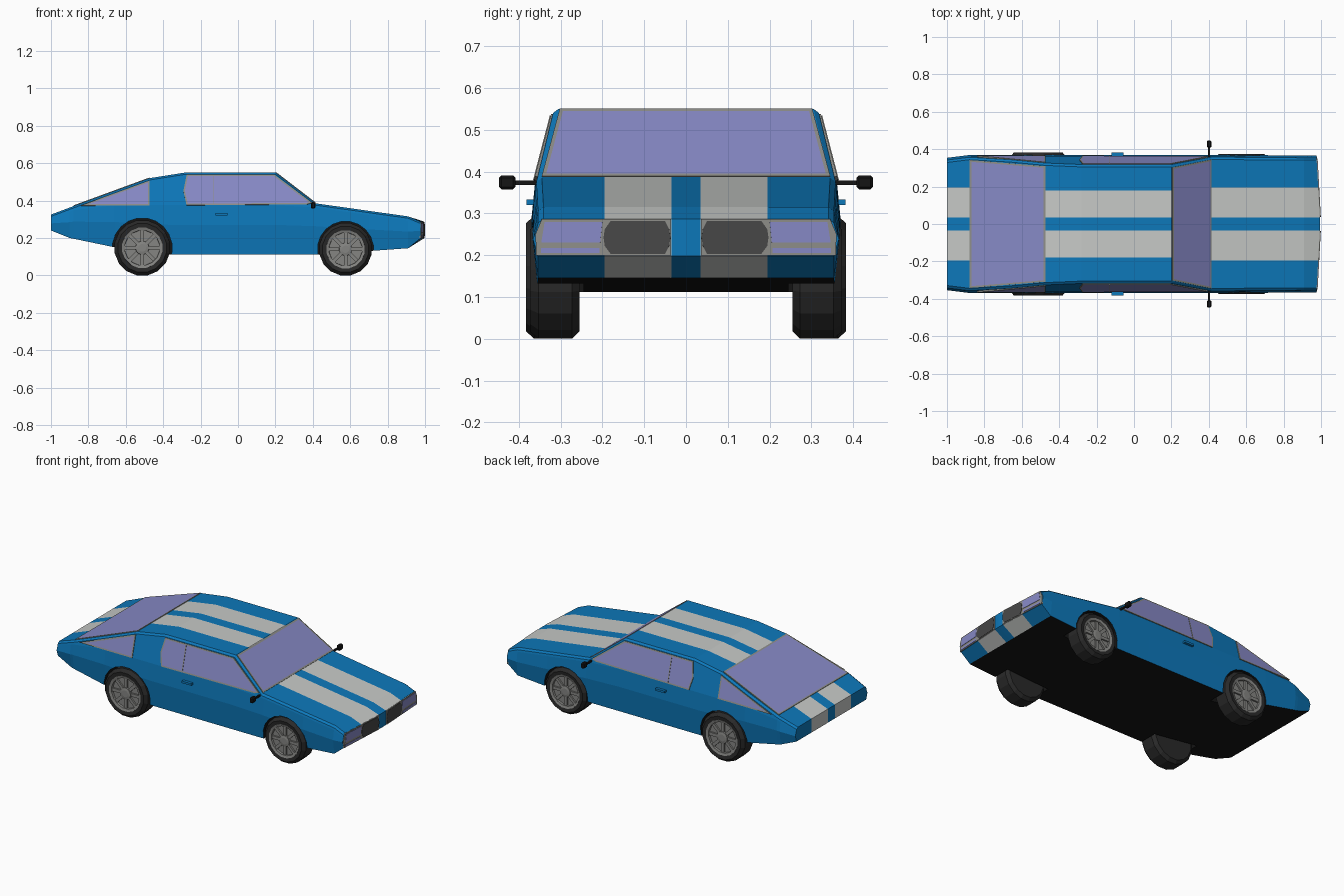
import bpy, bmesh, math
from mathutils import Vector, Matrix

if "Cube" in bpy.data.objects:
    bpy.data.objects.remove(bpy.data.objects["Cube"])

# ---- flat colours
def linear(c):
    return c / 12.92 if c <= 0.04045 else ((c + 0.055) / 1.055) ** 2.4

COLOURS = [("body blue", (0.05, 0.47, 0.73)), ("stripe grey", (0.78, 0.79, 0.78)),
           ("window glass", (0.53, 0.54, 0.78)), ("trim grey", (0.56, 0.56, 0.54)),
           ("underbody black", (0.08, 0.08, 0.08)), ("tyre black", (0.16, 0.16, 0.16)),
           ("wheel grey", (0.52, 0.52, 0.51)), ("grille grey", (0.28, 0.28, 0.28))]
BLUE, STRIPE, GLASS, TRIM, BLACK, TYRE, RIM, GRILLE = range(8)
MATS = []
for n, c in COLOURS:
    m = bpy.data.materials.new(n)
    m.diffuse_color = (*[linear(v) for v in c], 1)
    m.use_nodes = True
    m.node_tree.nodes["Principled BSDF"].inputs["Base Color"].default_value = m.diffuse_color
    MATS.append(m)

def finish(bm, name):
    bmesh.ops.recalc_face_normals(bm, faces=bm.faces)
    me = bpy.data.meshes.new(name)
    bm.to_mesh(me)
    bm.free()
    for m in MATS:
        me.materials.append(m)
    ob = bpy.data.objects.new(name, me)
    bpy.context.collection.objects.link(ob)
    return ob

def lerp(table, x):
    for (a, u), (b, v) in zip(table, table[1:]):
        if x <= b:
            return u + (v - u) * max(0, (x - a) / (b - a))
    return table[-1][1]

def box(bm, lo, hi, mat, rot=Matrix()):
    lo, hi = Vector(lo), Vector(hi)
    s = Matrix.Diagonal((*(hi - lo), 1))
    vs = bmesh.ops.create_cube(bm, size=1, matrix=rot @ Matrix.Translation((lo + hi) / 2) @ s)["verts"]
    for f in {f for v in vs for f in v.link_faces}:
        f.material_index = mat
    return vs

def lathe(bm, prof, mats, n=16):
    """Spin (radius, y) points round the y axis; mats gives one index per segment."""
    rings = []
    for r, y in prof:
        angs = [(i + 0.5) * math.tau / n for i in range(n)]
        rings.append([bm.verts.new((r * math.sin(a), y, -r * math.cos(a))) for a in angs])
    for A, B, m in zip(rings, rings[1:], mats):
        for i in range(n):
            j = (i + 1) % n
            bm.faces.new((A[i], A[j], B[j], B[i])).material_index = m
    bm.faces.new(rings[0]).material_index = mats[0]
    bm.faces.new(rings[-1]).material_index = mats[-1]

def panel(name, pts, out, mat, th=0.004, frame=0.0):
    """Thin plate lying on a surface, facing `out`, with an optional trim frame."""
    bm = bmesh.new()
    f = bm.faces.new([bm.verts.new(p) for p in pts])
    f.normal_update()
    if f.normal.dot(Vector(out)) < 0:
        f.normal_flip()
    n = f.normal.copy()
    f.material_index = mat
    bmesh.ops.translate(bm, verts=f.verts[:], vec=-n * 0.004)
    ex = bmesh.ops.extrude_face_region(bm, geom=[f], use_keep_orig=True)["geom"]
    bmesh.ops.translate(bm, verts=[g for g in ex if isinstance(g, bmesh.types.BMVert)], vec=n * (th + 0.004))
    top = [g for g in ex if isinstance(g, bmesh.types.BMFace)]
    if frame:
        for g in bm.faces:
            g.material_index = TRIM
        bmesh.ops.inset_region(bm, faces=top, thickness=frame, use_even_offset=True)
        top[0].material_index = mat
    return finish(bm, name)

# ---- body shell: cross-sections lofted along x
NOSE = 0.995
TOP = [(-1, .325), (-.88, .37), (-.47, .52), (-.28, .55), (.2, .55), (.415, .385), (.91, .315), (NOSE, .287)]
BOT = [(-1, .24), (-.9, .2), (-.66, .15), (-.36, .112), (.43, .112), (.7, .13), (.91, .145), (NOSE, .198)]
WIDE = [(-1, .35), (-.87, .366), (.42, .366), (.91, .362), (NOSE, .362)]
STRIPE_W = [(-.88, .195), (-.47, .18), (.2, .18), (.415, .195)]

def nose_x(y):
    return NOSE - 0.055 * abs(y)

def side_y(x, z):
    return lerp(WIDE, x) - 0.005 - 0.26 * (z - 0.375)

def half_section(x):
    zt, zb, w, s = lerp(TOP, x), lerp(BOT, x), lerp(WIDE, x), lerp(STRIPE_W, x)
    zs = min(zt - 0.022, 0.375)
    wr = w - 0.005 - 0.26 * (zt - 0.01 - zs)
    return [(0, zt), (.035, zt), (s, zt), (wr - .013, zt), (wr, zt - .01), (w - .005, zs),
            (w + .004, zb + .6 * (zs - zb)), (w - .008, zb), (s, zb), (.035, zb), (0, zb)]

bm = bmesh.new()
rings = []
xs = sorted({p[0] for p in TOP + BOT})
for x in xs:
    h = half_section(x)
    full = h + [(-y, z) for y, z in h[9:0:-1]]
    rings.append([bm.verts.new((nose_x(y) if x == NOSE else x, y, z)) for y, z in full])
for i, (A, B) in enumerate(zip(rings, rings[1:])):
    for j in range(20):
        k = j if j < 10 else 19 - j
        f = bm.faces.new((A[j], A[(j + 1) % 20], B[(j + 1) % 20], B[j]))
        chin = i == len(xs) - 2
        f.material_index = STRIPE if k == 1 or (k == 8 and chin) else BLACK if k > 6 and not chin else BLUE
for R in (rings[0], rings[-1]):
    for idx, m in (((0, 1, 9, 10), BLUE), ((1, 2, 8, 9), STRIPE), (range(2, 9), BLUE)):
        bm.faces.new([R[j] for j in idx]).material_index = m
        bm.faces.new([R[(20 - j) % 20] for j in idx]).material_index = m
body = finish(bm, "body")

# ---- wheels, with arches cut from the body
WHEELS = [("rear", -.512, .15, .383, .16), ("front", .575, .142, .373, .15)]
for end, cx, r, yo, arch in WHEELS:
    for s, side in ((-1, "right"), (1, "left")):
        zc = r * math.cos(math.pi / 16)
        place = Matrix.Translation((cx, 0, zc)) @ Matrix.Diagonal((1, s, 1, 1))
        bm = bmesh.new()
        lathe(bm, [(arch, .245), (arch, .5)], [BLACK], 20)
        bm.transform(place)
        cutter = finish(bm, "arch_cutter")
        cutter.hide_render = True
        mod = body.modifiers.new("arch", 'BOOLEAN')
        mod.operation, mod.solver, mod.object = 'DIFFERENCE', 'EXACT', cutter
        bpy.context.view_layer.objects.active = body
        bpy.ops.object.modifier_apply(modifier=mod.name)
        bpy.data.objects.remove(cutter)

        bm = bmesh.new()
        yi = yo - 0.118
        lathe(bm, [(.6 * r, yi), (.87 * r, yi), (r, yi + .018), (r, yo - .02), (.88 * r, yo),
                   (.73 * r, yo - .003), (.69 * r, yo - .022), (.1 * r, yo - .022)], [TYRE] * 7)
        lathe(bm, [(.74 * r, yo - .02), (.73 * r, yo - .002), (.63 * r, yo - .006), (.62 * r, yo - .024)], [RIM] * 3)
        lathe(bm, [(.25 * r, yo - .024), (.24 * r, yo - .006), (.14 * r, yo - .003)], [RIM] * 2)
        for i in range(8):
            box(bm, (.18 * r, yo - .024, -.065 * r), (.66 * r, yo - .01, .065 * r), RIM,
                Matrix.Rotation(i * math.tau / 8, 4, 'Y'))
        bm.transform(place)
        finish(bm, f"{end}_{side}_wheel")

# ---- windscreen and rear window
def cross_window(name, x0, z0, w0, x1, z1, w1, out):
    panel(name, [(x0, -w0, z0), (x0, w0, z0), (x1, w1, z1), (x1, -w1, z1)], out, GLASS, .004, .009)

cross_window("windscreen", .203, .5477, .302, .413, .3865, .345, (1, 0, 1))
cross_window("rear_window", -.473, .519, .309, -.877, .371, .342, (-1, 0, 1))

# ---- parts mirrored on both sides
DOOR = [(-.275, .537), (.195, .537), (.395, .388), (.37, .379), (-.275, .374), (-.292, .45)]
QUARTER = [(-.84, .373), (-.473, .506), (-.473, .373)]
for s, side in ((-1, "right"), (1, "left")):
    for name, shape in (("door_window", DOOR), ("quarter_window", QUARTER)):
        panel(f"{side}_{name}", [(x, s * side_y(x, z), z) for x, z in shape], (0, s, 0), GLASS, .004, .008)
    panel(f"{side}_window_divider", [(x, s * side_y(x, z), z) for x, z in
          ((-.132, .378), (-.127, .378), (-.127, .532), (-.132, .532))], (0, s, 0), TRIM, .006)

    bm = bmesh.new()
    box(bm, (-.12, .36, .32), (-.055, .382, .333), BLUE)
    bm.transform(Matrix.Diagonal((1, s, 1, 1)))
    finish(bm, f"{side}_door_handle")

    bm = bmesh.new()
    box(bm, (.396, .35, .368), (.406, .415, .378), BLACK)
    head = box(bm, (.39, .408, .357), (.414, .447, .391), BLACK)
    bmesh.ops.bevel(bm, geom=list({e for v in head for e in v.link_edges}), offset=.006, segments=1, affect='EDGES')
    for f in bm.faces:
        f.material_index = BLACK
    bm.transform(Matrix.Diagonal((1, s, 1, 1)))
    finish(bm, f"{side}_mirror")

    # front trim, lamps and grille
    def front(name, yz, mat, th):
        panel(f"{side}_{name}", [(nose_x(y), s * y, z) for y, z in yz], (1, 0, 0), mat, th)

    def rect(y0, y1, z0, z1):
        return [(y0, z0), (y1, z0), (y1, z1), (y0, z1)]

    front("front_trim", [(.036, .199), (.358, .199), (.36, .25), (.345, .286), (.036, .286)], TRIM, .004)
    front("headlight", [(.205, .23), (.346, .23), (.338, .279), (.2, .279)], GLASS, .006)
    front("front_indicator", rect(.207, .346, .205, .217), GLASS, .006)
    front("grille", [(.05, .203), (.18, .203), (.194, .222), (.197, .242), (.194, .262), (.18, .282),
                     (.05, .282), (.04, .262), (.037, .242), (.04, .222)], GRILLE, .006)
